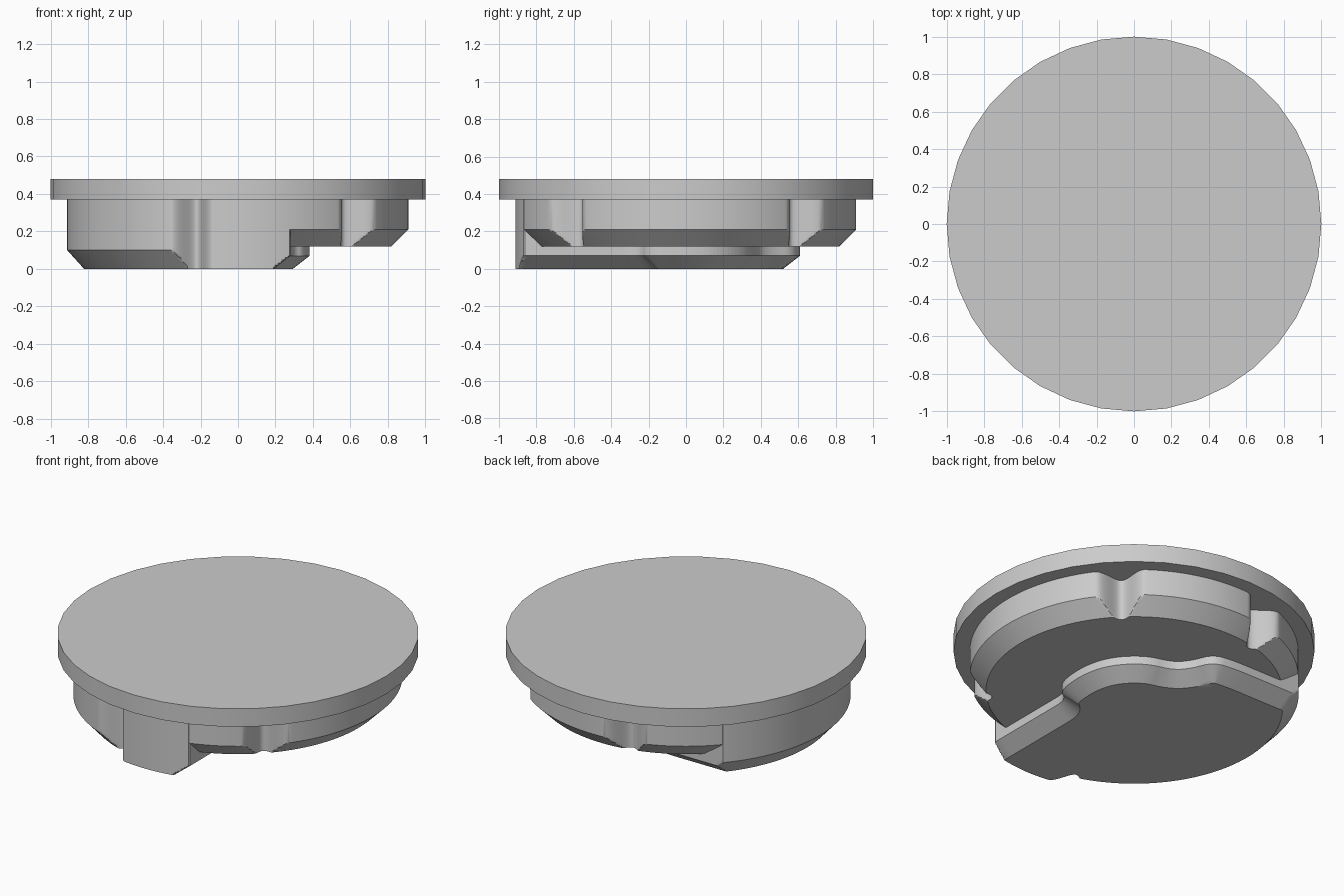
import bpy, bmesh
from math import cos, sin, pi, radians
from mathutils import Vector

cube = bpy.data.objects.get("Cube")
if cube:
    bpy.data.objects.remove(cube, do_unlink=True)

BODY_R, CHAMFER, GROOVE_DEPTH = 0.91, 0.09, 0.12
COUNT = 720
# Groove centre angle and half width, in degrees
GROOVES = [(-45, 9), (45, 9), (103, 9), (-106, 7.5)]


def loft(name, rings, degrees=28):
    """Skin a stack of closed rings, cap both ends and shade by angle."""
    bm = bmesh.new()
    loops = [[bm.verts.new(p) for p in ring] for ring in rings]
    n = len(loops[0])
    for low, high in zip(loops, loops[1:]):
        for i in range(n):
            j = (i + 1) % n
            bm.faces.new((low[i], low[j], high[j], high[i]))
    bm.faces.new(loops[0][::-1])
    bm.faces.new(loops[-1])
    mesh = bpy.data.meshes.new(name)
    bm.to_mesh(mesh)
    bm.free()
    obj = bpy.data.objects.new(name, mesh)
    bpy.context.collection.objects.link(obj)
    bpy.ops.object.select_all(action='DESELECT')
    obj.select_set(True)
    bpy.context.view_layer.objects.active = obj
    bpy.ops.object.shade_smooth_by_angle(angle=radians(degrees))


def ring(z, radius_at, count=COUNT):
    """Closed ring whose radius depends on the angle in degrees."""
    points = []
    for i in range(count):
        deg = i * 360 / count - 180
        r, a = radius_at(deg), radians(deg)
        points.append((r * cos(a), r * sin(a), z))
    return points


def grooved_radius(deg, radius, bevel):
    """Rim radius after the chamfer and the rounded vertical grooves."""
    r = radius - bevel
    for centre, half in GROOVES:
        d = abs((deg - centre + 180) % 360 - 180) / half
        if d < 1:
            r = min(r, radius - GROOVE_DEPTH * (0.5 + 0.5 * cos(pi * d)))
    return r


def round_path(points, passes=3):
    """Corner-cutting smoothing of an open path."""
    for _ in range(passes):
        out = [points[0]]
        for a, b in zip(points, points[1:]):
            out += [a.lerp(b, 0.25), a.lerp(b, 0.75)]
        points = out + [points[-1]]
    return points


def inset(path, amount):
    """Offset an open path to its left."""
    out = []
    for i, p in enumerate(path):
        t = (path[min(i + 1, len(path) - 1)] - path[max(i - 1, 0)]).normalized()
        out.append(p + Vector((-t.y, t.x)) * amount)
    return out


def reach(path, deg):
    """Distance from the centre to the path along one direction."""
    ray = Vector((cos(radians(deg)), sin(radians(deg))))
    best = 2.0
    for a, b in zip(path, path[1:]):
        ca, cb = ray.cross(a), ray.cross(b)
        if ca * cb <= 0 and ca != cb:
            dist = ray.dot(a.lerp(b, ca / (ca - cb)))
            if dist > 0:
                best = min(best, dist)
    return best


# Top disc
loft("top_disc", [ring(z, lambda deg: 1.0, 36) for z in (0.37, 0.48)])

# Main drum with chamfered lower rim
STEPS = 12
drum_rings = []
for k in range(STEPS + 1):
    bevel = CHAMFER * (1 - k / STEPS)
    drum_rings.append(ring(0.12 + 0.09 * k / STEPS,
                           lambda deg: grooved_radius(deg, BODY_R, bevel)))
drum_rings.append(ring(0.375, lambda deg: grooved_radius(deg, BODY_R, 0)))
loft("drum", drum_rings)

# Lower pad: drum outline cut by a curved, bevelled step edge
edge = [(0.28, -1.2), (0.28, -0.42), (0.28, -0.25), (0.37, -0.2), (0.39, 0.02),
        (0.34, 0.2), (0.2, 0.34), (0.04, 0.38), (-0.03, 0.46), (-0.08, 0.59),
        (-0.22, 0.61), (-0.4, 0.61), (-1.2, 0.61)]
path = round_path([Vector(p) for p in edge])


def pad_ring(z):
    step = inset(path, max(0, 0.09 * (1 - z / 0.07)))
    bevel = max(0, CHAMFER * (1 - z / 0.1))

    def radius_at(deg):
        # The front sector has a straight rim
        rim_bevel = 0 if -106 < deg < -50 else bevel
        return min(grooved_radius(deg, BODY_R + 0.002, rim_bevel), reach(step, deg))
    return ring(z, radius_at)


pad_levels = [0.01 * k for k in range(11)] + [0.12, 0.38]
loft("lower_pad", [pad_ring(z) for z in pad_levels])
